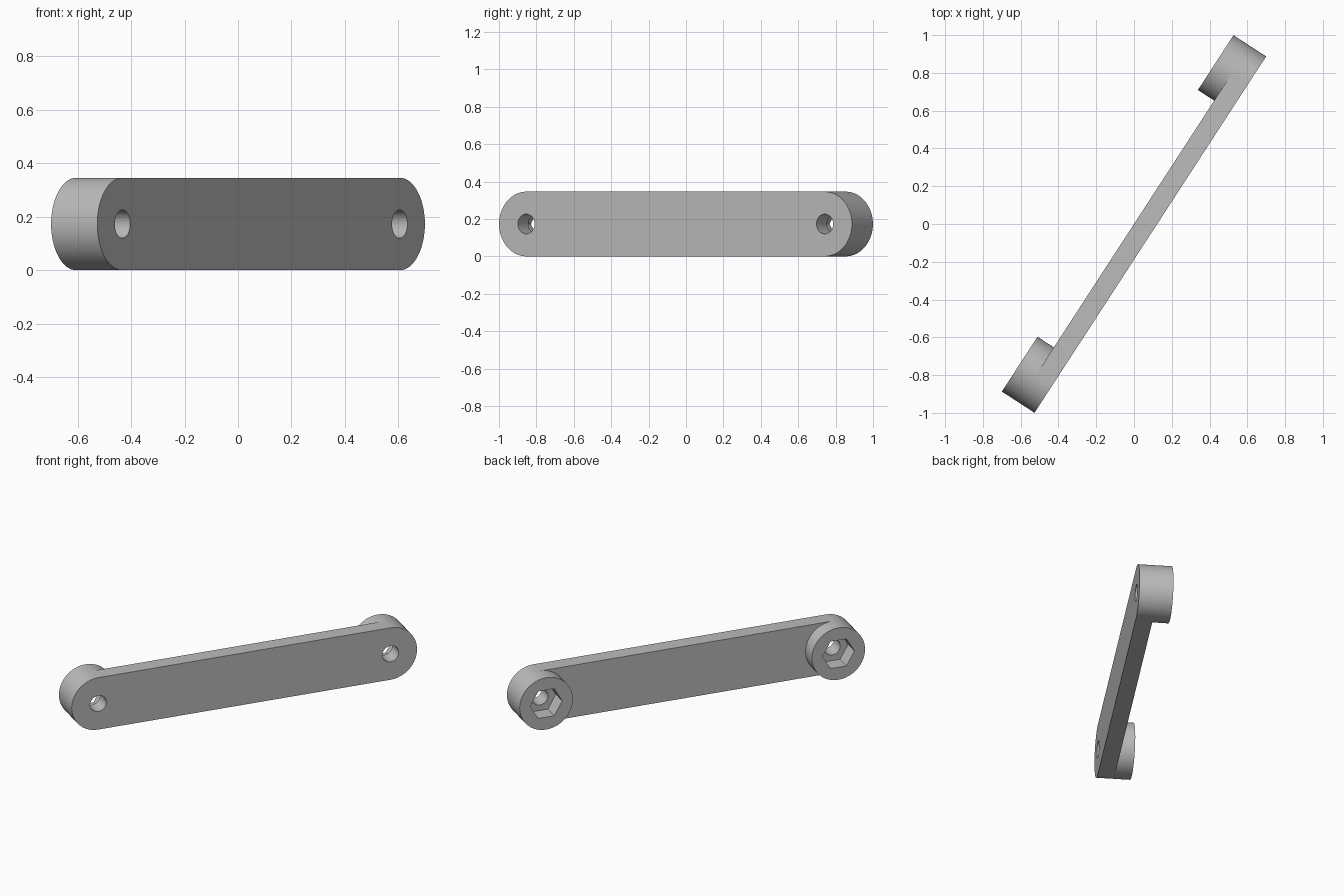
import bpy
import bmesh
from math import pi, cos, sin, atan2
from mathutils import Matrix

cube = bpy.data.objects.get("Cube")
if cube:
    bpy.data.objects.remove(cube, do_unlink=True)

RADIUS = 0.173        # rounded ends and bosses
REACH = 1.125 - RADIUS  # distance of each hole from the middle
THICK = 0.103         # bar and boss thickness
HOLE = 0.053
HEX = 0.104

grey = bpy.data.materials.new("plain_grey")
grey.use_nodes = True
colour = (0.5, 0.5, 0.5, 1)
grey.diffuse_color = colour
grey.node_tree.nodes["Principled BSDF"].inputs["Base Color"].default_value = colour

# The link lies diagonally, standing on its long edge
placement = (Matrix.Translation((0, 0, RADIUS))
             @ Matrix.Rotation(atan2(0.8385, 0.545), 4, 'Z')
             @ Matrix.Rotation(pi / 2, 4, 'X'))


def arc(cx, radius, steps, start=0, sweep=2 * pi, closed=True):
    count = steps if closed else steps + 1
    return [(cx + radius * cos(start + sweep * i / steps),
             radius * sin(start + sweep * i / steps)) for i in range(count)]


def plate(name, loops, depth):
    """Extrude an outline with holes, centred at the given local depth."""
    curve = bpy.data.curves.new(name, 'CURVE')
    curve.dimensions = '2D'
    curve.fill_mode = 'BOTH'
    curve.extrude = THICK / 2
    for loop in loops:
        spline = curve.splines.new('POLY')
        spline.points.add(len(loop) - 1)
        for point, (x, y) in zip(spline.points, loop):
            point.co = (x, y, 0, 1)
        spline.use_cyclic_u = True
    obj = bpy.data.objects.new(name, curve)
    bpy.context.collection.objects.link(obj)
    bpy.ops.object.select_all(action='DESELECT')
    obj.select_set(True)
    bpy.context.view_layer.objects.active = obj
    bpy.ops.object.convert(target='MESH')
    obj = bpy.context.object
    # Weld caps to walls and place the part
    bm = bmesh.new()
    bm.from_mesh(obj.data)
    bmesh.ops.remove_doubles(bm, verts=bm.verts, dist=1e-5)
    bmesh.ops.recalc_face_normals(bm, faces=bm.faces)
    bm.transform(placement @ Matrix.Translation((0, 0, depth)))
    bm.to_mesh(obj.data)
    bm.free()
    obj.data.materials.clear()
    obj.data.materials.append(grey)
    bpy.ops.object.shade_smooth_by_angle(angle=pi / 6)


# Flat bar with round ends and two bolt holes
outline = (arc(REACH, RADIUS, 32, -pi / 2, pi, False)
           + arc(-REACH, RADIUS, 32, pi / 2, pi, False))
plate("link_bar", [outline, arc(REACH, HOLE, 40), arc(-REACH, HOLE, 40)], THICK / 2)

# Round bosses behind each end, with hexagonal nut pockets
for side, x in (("left", REACH), ("right", -REACH)):
    plate(side + "_nut_boss", [arc(x, RADIUS, 64), arc(x, HEX, 6)], -THICK / 2)
